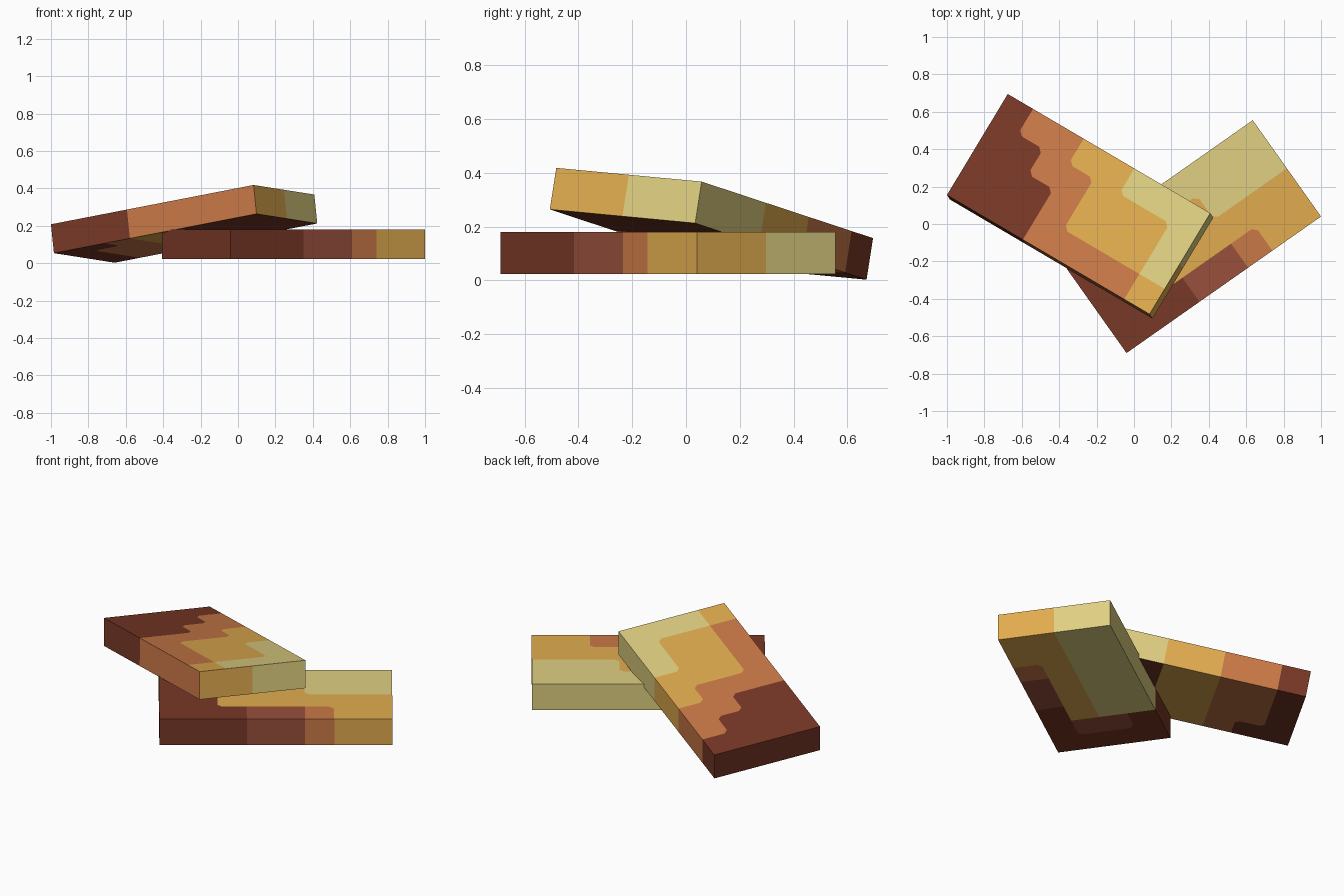
import bpy, bmesh
from math import radians
from mathutils import Vector

cube = bpy.data.objects.get("Cube")
if cube:
    bpy.data.objects.remove(cube, do_unlink=True)


def srgb(r, g, b):
    return tuple((c / 255 / 12.92) if c < 11 else ((c / 255 + 0.055) / 1.055) ** 2.4 for c in (r, g, b)) + (1.0,)


# One material per colour, addressed by letter in the face patterns
COLOURS = {
    "D": ("dark_brown", srgb(120, 56, 38)),
    "R": ("red_brown", srgb(152, 80, 60)),
    "O": ("copper_orange", srgb(202, 121, 71)),
    "Y": ("golden_yellow", srgb(225, 172, 79)),
    "P": ("pale_straw", srgb(224, 208, 130)),
}
KEYS = "DROYP"
materials = []
for key in KEYS:
    name, col = COLOURS[key]
    mat = bpy.data.materials.new(name)
    mat.use_nodes = True
    mat.diffuse_color = col
    bsdf = mat.node_tree.nodes["Principled BSDF"]
    bsdf.inputs["Base Color"].default_value = col
    bsdf.inputs["Roughness"].default_value = 0.8
    materials.append(mat)


def patterned_face(bm, origin, a, b, rows):
    """Rectangle split into cells, one letter of the pattern per cell."""
    for j, row in enumerate(rows):
        for i, key in enumerate(row):
            n, m = len(row), len(rows)
            corners = [(i, j), (i + 1, j), (i + 1, j + 1), (i, j + 1)]
            face = bm.faces.new([bm.verts.new(origin + a * (p / n) + b * (q / m)) for p, q in corners])
            face.material_index = KEYS.index(key)


def ingot(name, corner, length, width, thickness, pattern):
    """Slab from its top front corner; patterns run dark end to light end, front to back."""
    top, u, v = Vector(corner), Vector(length), Vector(width)
    w = u.cross(v).normalized() * thickness
    low = top - w
    bm = bmesh.new()
    patterned_face(bm, top, u, v, pattern["top"])
    patterned_face(bm, low, u, v, pattern["bottom"])
    patterned_face(bm, low, u, w, pattern["front"])
    patterned_face(bm, low + v, u, w, pattern["back"])
    patterned_face(bm, low, v, w, pattern["start"])
    patterned_face(bm, low + u, v, w, pattern["end"])
    bmesh.ops.remove_doubles(bm, verts=bm.verts, dist=0.001)
    bmesh.ops.recalc_face_normals(bm, faces=bm.faces)
    # Merge cells of one colour, then clip the corners of the stepped borders
    bmesh.ops.dissolve_limit(bm, angle_limit=radians(3), verts=bm.verts, edges=bm.edges,
                             delimit={'MATERIAL'})
    steps = [x for x in bm.verts if len(x.link_edges) == 2]
    bmesh.ops.bevel(bm, geom=steps, offset=0.025, offset_type='OFFSET', segments=1,
                    affect='VERTICES', material=-1)
    mesh = bpy.data.meshes.new(name)
    bm.to_mesh(mesh)
    bm.free()
    for mat in materials:
        mesh.materials.append(mat)
    obj = bpy.data.objects.new(name, mesh)
    bpy.context.collection.objects.link(obj)
    return obj


# Flat slab lying underneath
ingot("lower_slab", (-0.04, -0.69, 0.18), (1.04, 0.73, 0), (-0.365, 0.515, 0), 0.157, {
    "top": ["DDDRROYY", "DDYYYYYY", "DDYYYPPP", "DDPPPPPP"],
    "bottom": ["DDDRROYY", "DRYYYYYY", "DRPPPPPP", "DDPPPPPP"],
    "front": ["DDDRROYY"],
    "back": ["DDPPPPPP"],
    "start": ["DDDD"],
    "end": ["YYPP"],
})

# Tilted slab leaning on it
ingot("upper_slab", (-1.0, 0.155, 0.208), (1.083, -0.637, 0.21), (0.325, 0.54, -0.051), 0.157, {
    "top": ["DDDOOOOY", "DDDOYYYP", "DDOOYYYP", "DOOYYPPP"],
    "bottom": ["DDOYYDDD", "DOOYYDDD", "DOOYYDDD", "DOOYYDDD"],
    "front": ["DDDOOOOO"],
    "back": ["DOOYYPPP"],
    "start": ["DDDD"],
    "end": ["YYPP"],
})
